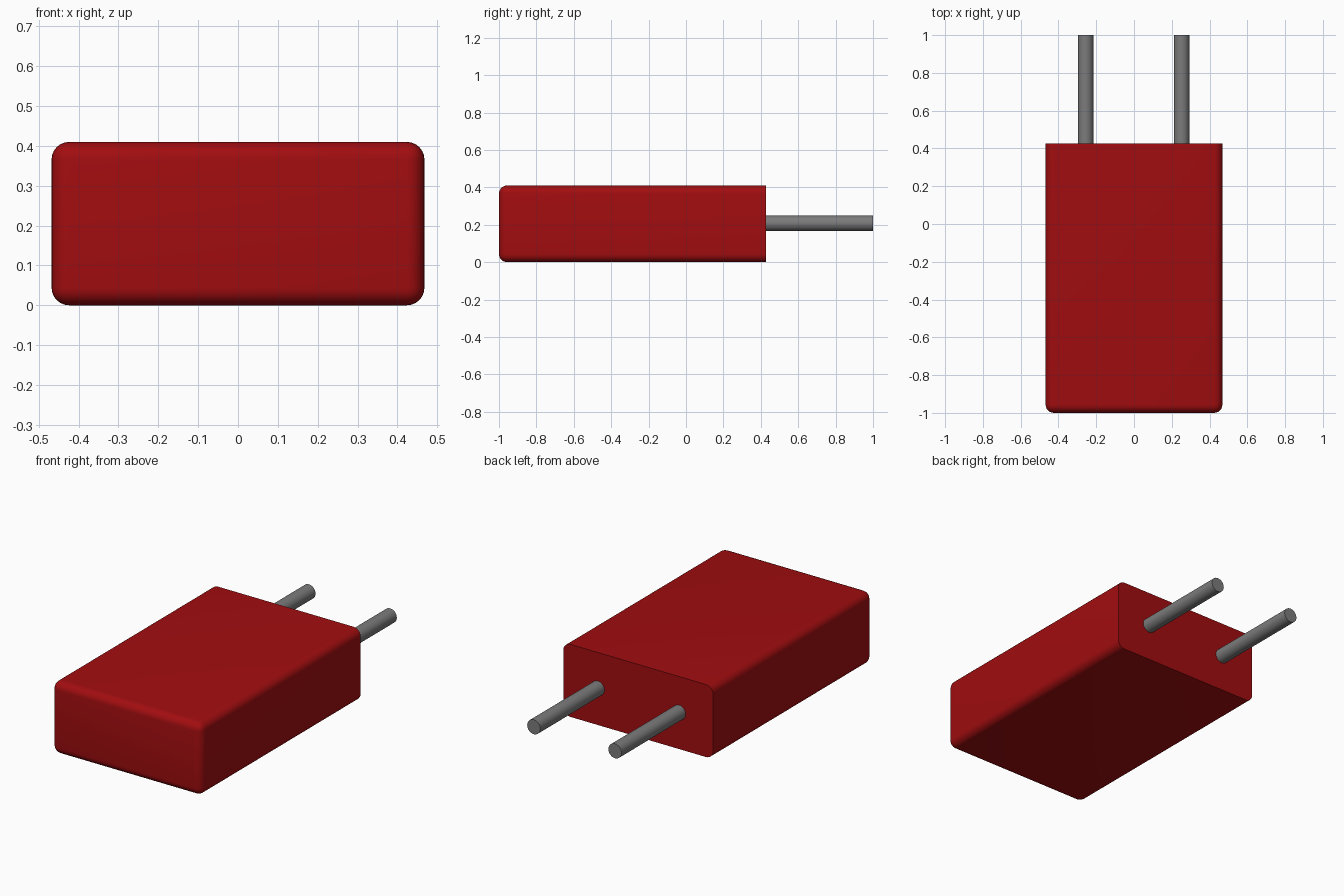
import bpy
import bmesh
import math
from mathutils import Matrix

if "Cube" in bpy.data.objects:
    bpy.data.objects.remove(bpy.data.objects["Cube"], do_unlink=True)


def make_material(name, colour):
    mat = bpy.data.materials.new(name)
    mat.use_nodes = True
    mat.diffuse_color = colour
    mat.node_tree.nodes["Principled BSDF"].inputs["Base Color"].default_value = colour
    return mat


def make_object(name, bm, mat):
    mesh = bpy.data.meshes.new(name)
    bm.to_mesh(mesh)
    bm.free()
    mesh.materials.append(mat)
    obj = bpy.data.objects.new(name, mesh)
    bpy.context.collection.objects.link(obj)
    bpy.ops.object.select_all(action="DESELECT")
    obj.select_set(True)
    bpy.context.view_layer.objects.active = obj
    bpy.ops.object.shade_smooth_by_angle(angle=math.radians(35))
    return obj


red = make_material("deep red", (0.36, 0.004, 0.005, 1))
grey = make_material("metal grey", (0.2, 0.2, 0.2, 1))

WIDTH, HEIGHT, FRONT, BACK, ROUND = 0.936, 0.41, -1.0, 0.427, 0.044

# Body: a block rounded everywhere except around its flat back face
bm = bmesh.new()
bmesh.ops.create_cube(bm, size=1)
bmesh.ops.scale(bm, verts=bm.verts, vec=(WIDTH, BACK - FRONT, HEIGHT))
bmesh.ops.translate(bm, verts=bm.verts, vec=(0, (FRONT + BACK) / 2, HEIGHT / 2))
rounded = [e for e in bm.edges if any(v.co.y < 0 for v in e.verts)]
bmesh.ops.bevel(bm, geom=rounded, offset=ROUND, segments=6, profile=0.5, affect="EDGES")
make_object("body", bm, red)

# Pins: two round rods standing out of the back face
PIN_START, PIN_END = BACK - 0.02, 1.0
for name, x in (("right_pin", -0.256), ("left_pin", 0.252)):
    bm = bmesh.new()
    place = Matrix.Translation((x, (PIN_START + PIN_END) / 2, 0.208)) @ Matrix.Rotation(math.pi / 2, 4, "X")
    bmesh.ops.create_cone(bm, cap_ends=True, segments=32, radius1=0.041, radius2=0.041,
                          depth=PIN_END - PIN_START, matrix=place)
    make_object(name, bm, grey)
